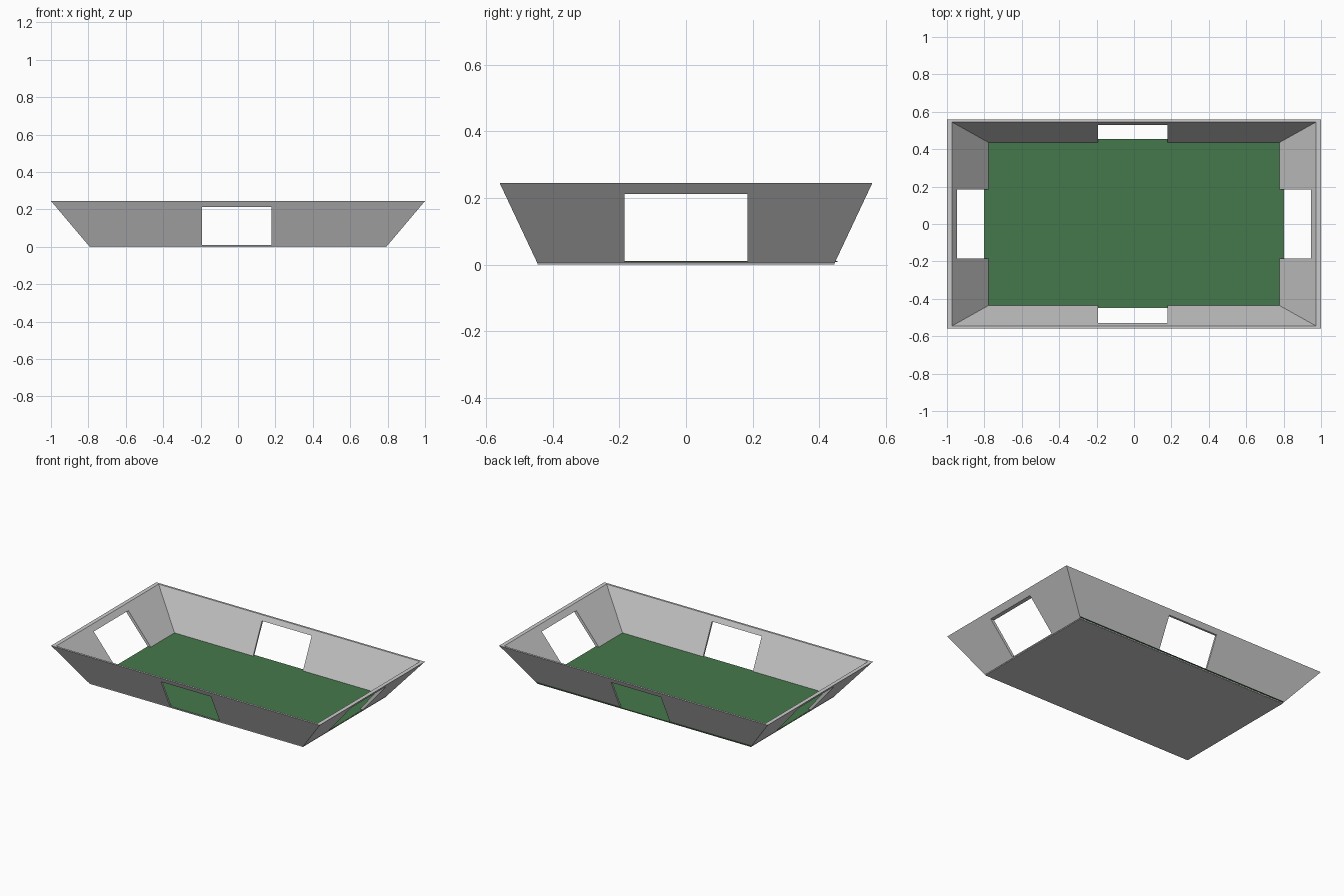
import bpy
import bmesh

if "Cube" in bpy.data.objects:
    bpy.data.objects.remove(bpy.data.objects["Cube"])


def material(name, color):
    mat = bpy.data.materials.new(name)
    mat.diffuse_color = (*color, 1)
    mat.use_nodes = True
    mat.node_tree.nodes["Principled BSDF"].inputs["Base Color"].default_value = mat.diffuse_color
    return mat


GREY = material("light grey", (0.6, 0.6, 0.6))
GREEN = material("grass green", (0.06, 0.19, 0.07))


def make_object(name, bm, mat=None):
    bmesh.ops.recalc_face_normals(bm, faces=bm.faces[:])
    mesh = bpy.data.meshes.new(name)
    bm.to_mesh(mesh)
    bm.free()
    if mat:
        mesh.materials.append(mat)
    obj = bpy.data.objects.new(name, mesh)
    bpy.context.collection.objects.link(obj)
    return obj


def box(name, low, high, mat=None):
    bm = bmesh.new()
    bmesh.ops.create_cube(bm, size=1)
    for v in bm.verts:
        v.co = [lo + (c + 0.5) * (hi - lo) for c, lo, hi in zip(v.co, low, high)]
    return make_object(name, bm, mat)


# Sloping walls: rectangular rings (half x, half y, z) joined into a closed shell
rings = [(0.797, 0.446, 0.005), (1.0, 0.559, 0.245),
         (0.973, 0.545, 0.245), (0.773, 0.433, 0.005)]
bm = bmesh.new()
loops = [[bm.verts.new((sx * x, sy * y, z))
          for sx, sy in ((-1, -1), (1, -1), (1, 1), (-1, 1))] for x, y, z in rings]
for a, b in zip(loops, loops[1:] + loops[:1]):
    for i in range(4):
        j = (i + 1) % 4
        bm.faces.new((a[i], a[j], b[j], b[i]))
walls = make_object("sloping_walls", bm, GREY)

# Door openings cut straight through each pair of opposite walls
cutters = [box("front_back_cutter", (-0.193, -0.8, 0.01), (0.178, 0.8, 0.212)),
           box("side_cutter", (-1.3, -0.184, 0.01), (1.3, 0.184, 0.212))]
bpy.context.view_layer.objects.active = walls
for cutter in cutters:
    mod = walls.modifiers.new("opening", "BOOLEAN")
    mod.operation = "DIFFERENCE"
    mod.solver = "EXACT"
    mod.object = cutter
    bpy.ops.object.modifier_apply(modifier=mod.name)
    bpy.data.objects.remove(cutter)

# Base slab and the green playing surface on top of it
box("base_slab", (-0.795, -0.445, 0), (0.795, 0.445, 0.007), GREY)
box("green_floor", (-0.799, -0.4465, 0.008), (0.799, 0.4545, 0.011), GREEN)
